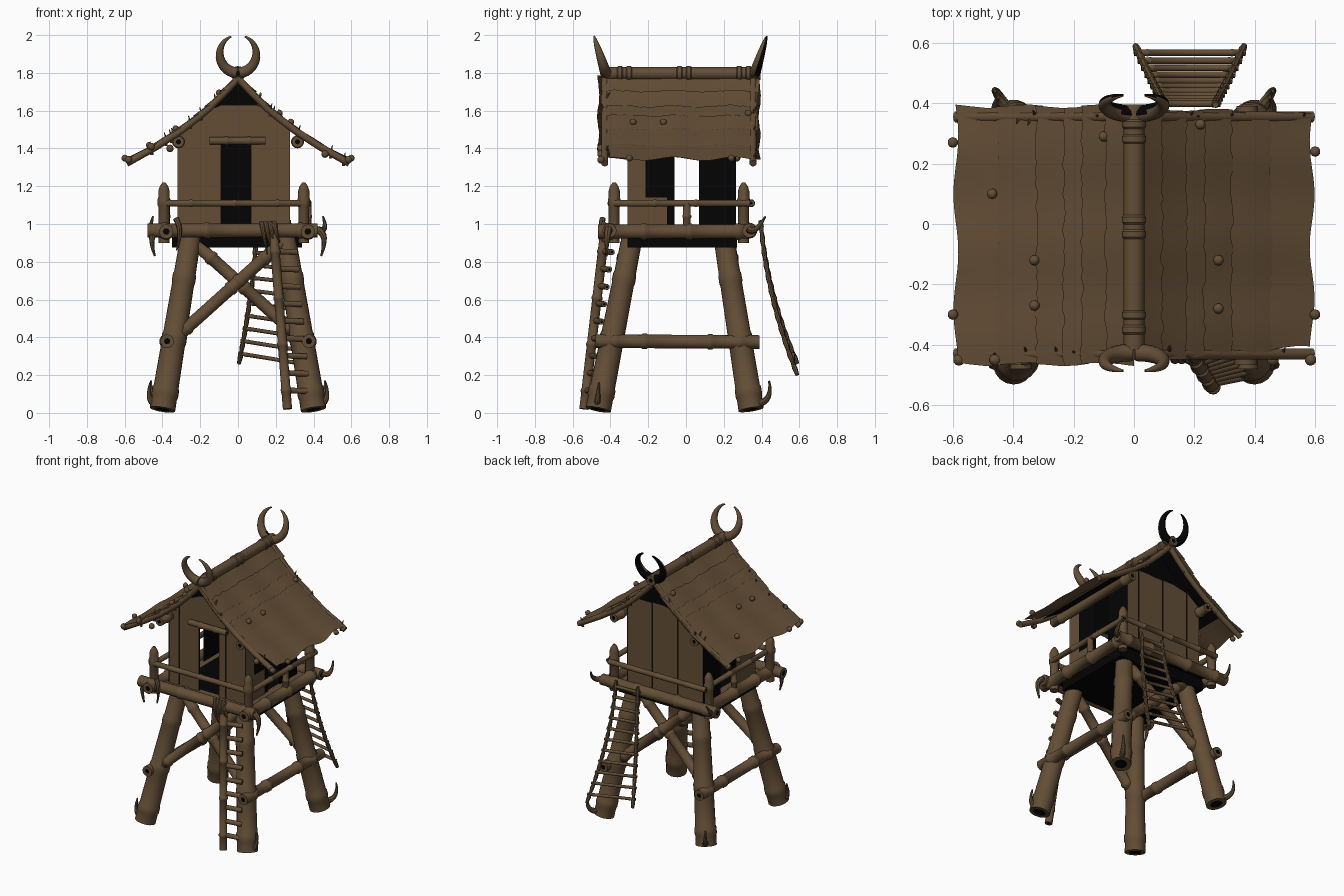
import bpy, bmesh, math, random
from mathutils import Vector as V

if "Cube" in bpy.data.objects:
    bpy.data.objects.remove(bpy.data.objects["Cube"])

random.seed(4)
brown = bpy.data.materials.new("weathered brown")
brown.diffuse_color = (0.125, 0.076, 0.037, 1)
brown.use_nodes = True
brown.node_tree.nodes["Principled BSDF"].inputs["Base Color"].default_value = brown.diffuse_color
black = bpy.data.materials.new("soot black")
black.diffuse_color = (0.001, 0.001, 0.001, 1)
black.use_nodes = True
black.node_tree.nodes["Principled BSDF"].inputs["Base Color"].default_value = black.diffuse_color


def finish(name, bm, dark=None):
    me = bpy.data.meshes.new(name)
    bm.normal_update()
    for f in bm.faces:
        f.smooth = True
        if dark and dark(f):
            f.material_index = 1
    bm.to_mesh(me)
    bm.free()
    me.materials.append(brown)
    me.materials.append(black)
    ob = bpy.data.objects.new(name, me)
    bpy.context.collection.objects.link(ob)
    return ob


def sweep(name, pts, rad, n=12, hole=0.0, dark=None):
    """Tube along points with a radius per point; hole gives dark hollow ends."""
    pts = [V(p) for p in pts]
    d = (pts[-1] - pts[0]).normalized()
    ref = min((V((1, 0, 0)), V((0, 1, 0)), V((0, 0, 1))), key=lambda a: abs(a.dot(d)))
    rings = []
    for i, p in enumerate(pts):
        t = (pts[min(i + 1, len(pts) - 1)] - pts[max(i - 1, 0)]).normalized()
        rings.append((p, t, rad[i]))
    if hole:
        rings = [(pts[0], rings[0][1], rad[0] * hole)] + rings + [(pts[-1], rings[-1][1], rad[-1] * hole)]
    bm = bmesh.new()
    rows = []
    for p, t, r in rings:
        u = t.cross(ref).normalized()
        v = t.cross(u)
        rows.append([bm.verts.new(p + r * (u * math.cos(a) + v * math.sin(a)))
                     for a in (2 * math.pi * j / n for j in range(n))])
    for a, b in zip(rows, rows[1:]):
        for j in range(n):
            k = (j + 1) % n
            bm.faces.new((a[j], a[k], b[k], b[j]))
    caps = [bm.faces.new(rows[0][::-1]), bm.faces.new(rows[-1])]
    return finish(name, bm, (lambda f: f in caps) if hole else dark)


def pole(name, a, b, r, nodes=(), n=14, hole=0.45, r2=None, bulge=1.15):
    """Bamboo pole with swollen joints at the given fractions."""
    a, b = V(a), V(b)
    L = (b - a).length
    r2 = r2 or r
    st = [(0, 1)]
    for f in nodes:
        h = r * 0.35 / L
        st += [(f - 1.3 * h, 1), (f - 0.8 * h, bulge), (f + 0.8 * h, bulge), (f + 1.3 * h, 1)]
    st.append((1, 1))
    return sweep(name, [a.lerp(b, f) for f, _ in st],
                 [(r + (r2 - r) * f) * k for f, k in st], n, hole)


def tusk(name, a, b, c, r, n=8):
    a, b, c = V(a), V(b), V(c)
    fs = [i / 8 for i in range(9)]
    return sweep(name, [a * (1 - f) ** 2 + b * 2 * f * (1 - f) + c * f * f for f in fs],
                 [r * (1 - 0.75 * f ** 1.5) for f in fs], n)


def bead(name, p, r):
    bm = bmesh.new()
    bmesh.ops.create_uvsphere(bm, u_segments=10, v_segments=7, radius=r)
    bmesh.ops.translate(bm, verts=bm.verts, vec=p)
    return finish(name, bm)


def sheets(name, polys, dark=False):
    bm = bmesh.new()
    for q in polys:
        bm.faces.new([bm.verts.new(p) for p in q])
    return finish(name, bm, lambda f: dark)


# roof profile, ridge to eave
PROF = [(0, 1.785), (0.07, 1.71), (0.15, 1.63), (0.21, 1.58), (0.3, 1.51), (0.43, 1.425), (0.59, 1.335)]


def rz(x):
    x = abs(x)
    for (x0, z0), (x1, z1) in zip(PROF, PROF[1:]):
        if x <= x1:
            return z0 + (z1 - z0) * (x - x0) / (x1 - x0)
    return PROF[-1][1]


for s, sn in ((-1, "left"), (1, "right")):
    # legs and foot hooks
    for yb, yt, fn in ((-0.465, -0.285, "front"), (0.345, 0.2, "back")):
        pole(f"{fn}_{sn}_leg", (s * 0.4, yb, 0.018), (s * 0.25, yt, 0.93), 0.068,
             (0.1, 0.41, 0.76), 18, 0.6, 0.055, 1.07)
    tusk(f"{sn}_back_foot_hook", (s * 0.42, 0.38, 0.05), (s * 0.47, 0.46, 0.06), (s * 0.46, 0.44, 0.17), 0.02)
    tusk(f"{sn}_front_foot_hook", (s * 0.42, -0.47, 0.05), (s * 0.49, -0.47, 0.04), (s * 0.465, -0.46, 0.16), 0.02)
    # lower side beam
    pole(f"{sn}_lower_beam", (s * 0.375, -0.48, 0.38), (s * 0.375, 0.39, 0.375), 0.036, (0.12, 0.3, 0.7, 0.88))
    # deck side beam, rail, baluster
    x = 0.375 * s - 0.005
    pole(f"{sn}_deck_beam", (x, -0.465, 0.96), (x, 0.34, 0.96), 0.038, (0.08, 0.3, 0.6, 0.92))
    pole(f"{sn}_rail", (x, -0.38, 1.11), (x, 0.34, 1.11), 0.018, (0.3, 0.6))
    pole(f"{sn}_baluster", (x, 0.005, 0.97), (x, 0.005, 1.11), 0.02, (0.5,))
    # corner posts with pointed tops
    for y, fn in ((-0.38, "front"), (0.305, "back")):
        px = 0.37 * s - 0.022
        sweep(f"{fn}_{sn}_post", [(px, y, z) for z in (0.9, 1.09, 1.1, 1.13, 1.14, 1.175, 1.2, 1.22)],
              [0.029, 0.029, 0.034, 0.034, 0.03, 0.03, 0.022, 0.008], 12)
    # hanging deck tusks
    tusk(f"{sn}_deck_tusk", (s * 0.42, -0.41, 0.97), (s * 0.48, -0.42, 0.95), (s * 0.44, -0.42, 0.83), 0.021)
    tusk(f"{sn}_back_deck_tusk", (s * 0.42, 0.34, 0.97), (s * 0.48, 0.37, 0.95), (s * 0.45, 0.42, 1.04), 0.02)
tusk("front_hanging_tusk", (-0.33, -0.44, 1.03), (-0.29, -0.46, 0.97), (-0.325, -0.44, 0.86), 0.016)

# crossed braces front and back
for y0, y1, fn in ((-0.395, -0.3, "front"), (0.285, 0.215, "back")):
    for s, sn in ((-1, "rising"), (1, "falling")):
        o = 0.015 * s
        pole(f"{fn}_{sn}_brace", (s * 0.36, y0 + o, 0.37), (-s * 0.23, y1 + o, 0.9), 0.033, (0.15, 0.55, 0.62, 0.85))

# front and back deck beams with rails
for y, fn in ((-0.405, "front"), (0.335, "back")):
    pole(f"{fn}_deck_beam", (-0.48, y, 0.965), (0.42, y, 0.965), 0.037, (0.1, 0.35, 0.7, 0.9))
    pole(f"{fn}_rail", (-0.4, y + 0.01, 1.11), (0.36, y + 0.01, 1.11), 0.018, (0.2, 0.5, 0.8))

# deck floor, dark room floor and dark underside
c = [(-0.39, -0.41), (0.37, -0.41), (0.37, 0.34), (-0.39, 0.34)]
sheets("deck_floor", [[(*p, 0.96) for p in c]])
sheets("deck_underside", [[(*p, 0.95) for p in c[::-1]]], True)
c = [(-0.35, -0.31), (0.34, -0.31), (0.34, 0.27), (-0.35, 0.27)]
tray = [[(*p, 0.875) for p in c[::-1]], [(x * 0.8, y * 0.95, 0.965) for x, y in c]]
for i in range(4):
    a, b = c[i], c[(i + 1) % 4]
    tray.append([(*a, 0.875), (*b, 0.875), (*b, 0.95), (*a, 0.95)])
sheets("floor_tray", tray, True)

# front and back plank walls with dark inner lining
for y, sg, fn, edges, top in ((-0.31, 1, "front", (-0.32, -0.245, -0.165, -0.09, 0.07, 0.12, 0.2, 0.275), 1.63),
                              (0.265, -1, "back", (-0.32, -0.22, -0.12, -0.02, 0.08, 0.18, 0.275), 1.57)):
    outer, inner = [], []
    for i, (a, b) in enumerate(zip(edges, edges[1:])):
        z0 = 1.42 if fn == "front" and i == 3 else 0.93
        for dst, yy in ((outer, y + sg * 0.004 * (i % 2)), (inner, y + sg * 0.012)):
            q = [(a, yy, z0), (b, yy, z0), (b, yy, min(top, rz(b) - 0.02)), (a, yy, min(top, rz(a) - 0.02))]
            dst.append(q if (sg > 0) == (dst is outer) else q[::-1])
    sheets(f"{fn}_wall", outer)
    sheets(f"{fn}_wall_lining", inner, True)
    # dark gable above the planks
    g = y + sg * 0.015
    q = [(-0.23, g, 1.53), (0.23, g, 1.53), (0, g, 1.76)]
    sheets(f"{fn}_gable", [q if sg > 0 else q[::-1]], True)
pole("door_lintel", (-0.15, -0.33, 1.44), (0.145, -0.33, 1.44), 0.02, (0.3, 0.7))

# dark side walls with a gap, and brown boards on the front half
for x, s, sn in ((-0.32, -1, "left"), (0.275, 1, "right")):
    def wall(o, y0, y1, z1):
        q = [(x + o, y0, 0.93), (x + o, y1, 0.93), (x + o, y1, z1), (x + o, y0, z1)]
        return q if s > 0 else q[::-1]
    sheets(f"{sn}_wall", [wall(0, -0.31, -0.06, 1.48), wall(0, 0.07, 0.265, 1.48)], True)
    sheets(f"{sn}_wall_boards", [wall(s * 0.006, -0.31, -0.215, 1.48), wall(s * 0.006, -0.215, -0.1, 1.14)])
    # purlin under the eave
    pole(f"{sn}_purlin", (s * 0.315, -0.43, 1.435), (s * 0.315, 0.36, 1.435), 0.03, (0.1, 0.9))

# thatch: overlapping layers with ragged lower edges
N = 36
for s, sn in ((-1, "left"), (1, "right")):
    bm = bmesh.new()
    for i, ((x0, z0), (x1, z1)) in enumerate(zip(PROF, PROF[1:])):
        last = i == len(PROF) - 2
        rows = []
        for k, f in enumerate((0, 0.35, 0.7, 1.0)):
            row = []
            for j in range(N + 1):
                g = j / N
                x = x0 + (x1 - x0) * f
                z = z0 + (z1 - z0) * f + 0.01 * f
                w = 0
                if k == 3:
                    w = 0.008 * math.sin(g * 14 + i) if last else 0.024 + random.uniform(-0.005, 0.005)
                ya = -0.465 if s < 0 else -0.455 + 0.05 * x / 0.59
                yb = 0.39 if s < 0 else 0.385 - 0.02 * x / 0.59
                e = 0.006 * math.sin(x * 25 + s)
                row.append(bm.verts.new((s * (x + w), ya + e + (yb - ya) * g,
                                         z - 0.75 * w + 0.004 * math.sin(g * 17))))
            rows.append(row)
        for a, b in zip(rows, rows[1:]):
            for j in range(N):
                q = (a[j], b[j], b[j + 1], a[j + 1])
                bm.faces.new(q if s > 0 else q[::-1])
    finish(f"{sn}_thatch", bm)
    # dark lining under the thatch
    lin = []
    for (x0, z0), (x1, z1) in list(zip(PROF, PROF[1:]))[:5]:
        q = [(s * x0, -0.4, z0 - 0.014), (s * x0, 0.35, z0 - 0.014), (s * x1, 0.35, z1 - 0.014), (s * x1, -0.4, z1 - 0.014)]
        lin.append(q if s > 0 else q[::-1])
    sheets(f"{sn}_roof_lining", lin, True)
    # rake poles along the gable edges
    for y, fn in ((-0.43, "front"), (0.355, "back")):
        sweep(f"{fn}_{sn}_rake_pole", [(s * x, y, z - 0.014) for x, z in PROF], [0.019] * 7, 10)
        for k in range(4):
            x = random.uniform(0.1, 0.56) * s
            p = V((x, y, rz(x) - 0.01))
            tusk(f"{fn}_{sn}_peg", p - V((0, 0, 0.035)), p, p + V((0.01 * s, random.uniform(-0.03, 0.03), 0.035)), 0.009, 6)

# ridge pole
pole("ridge_pole", (0, -0.415, 1.797), (0, 0.395, 1.797), 0.034, (0.08, 0.14, 0.47, 0.53, 0.86, 0.92), 16)

# curved horns at both ridge ends, the back pair dark behind
for y0, d, fn in ((-0.425, -1, "front"), (0.365, 1, "back")):
    for s, sn in ((-1, "left"), (1, "right")):
        pts, rad = [], []
        for i in range(15):
            f = i / 14
            a = math.radians(-85 + 153 * f)
            z = 1.9 + 0.1 * math.sin(a)
            pts.append((s * 0.097 * math.cos(a), y0 + d * 0.32 * (z - 1.8), z))
            rad.append(0.03 * (1 - 0.85 * f ** 1.7))
        sweep(f"{fn}_{sn}_horn", pts, rad, 12, 0, (lambda f: f.normal.y > 0) if d > 0 else None)

# beads on the roof and at the eaves
for x, y in ((-0.6, 0.27), (-0.47, 0.1), (-0.33, -0.12), (-0.33, -0.27), (-0.6, -0.3), (0.6, 0.24),
             (0.6, -0.3), (0.28, -0.12), (0.28, -0.28), (0.22, 0.33), (-0.1, 0.29)):
    bead("roof_bead", (x, y, rz(x) + 0.014), 0.018)
for x, z in ((-0.58, 1.34), (-0.46, 1.41), (0.585, 1.34), (0.46, 1.37), (-0.36, 1.4)):
    bead("eave_bead", (x, -0.45, z), 0.02)

# front ladder: one rail, rungs set into the right leg
pole("ladder_rail", (0.262, -0.54, 0.02), (0.185, -0.425, 1.0), 0.025, (0.1, 0.35, 0.6, 0.85))
for i in range(9):
    z = 0.12 + 0.092 * i
    f = (z - 0.02) / 0.95
    pole("ladder_rung", (0.25 - 0.077 * f, -0.54 + 0.112 * f, z),
         (0.39 - 0.09 * f, -0.515 + 0.14 * f, z - 0.005), 0.016, (), 10)
# rope lashing at the ladder top
for k in range(4):
    x = 0.125 + 0.022 * k
    tusk("ladder_lashing", (x, -0.43, 1.01), (x + 0.01, -0.48, 0.95), (x + 0.03, -0.43, 0.84 + 0.02 * k), 0.013)


# rope ladder hanging at the back
def rope(s, f):
    z = 1.02 - (0.76 if s < 0 else 0.82) * f
    return V((0.185 + s * (0.085 + 0.095 * f ** 1.6), 0.395 + 0.06 * f + 0.135 * f * f, z))


for s, sn in ((-1, "left"), (1, "right")):
    sweep(f"rope_ladder_{sn}_rope", [rope(s, i / 24) for i in range(25)],
          [0.010 + 0.004 * (i % 2) for i in range(25)], 8)
for i in range(11):
    f = 0.05 + 0.088 * i
    a, b = rope(-1, f), rope(1, f)
    e = (b - a).normalized() * 0.015
    pole("rope_ladder_rung", a - e, b + e, 0.0105, (0.12, 0.88), 8, 0.3)

# smooth shading with sharp edges kept
for o in bpy.context.scene.objects:
    o.select_set(True)
    bpy.context.view_layer.objects.active = o
bpy.ops.object.shade_smooth_by_angle(angle=math.radians(40))
